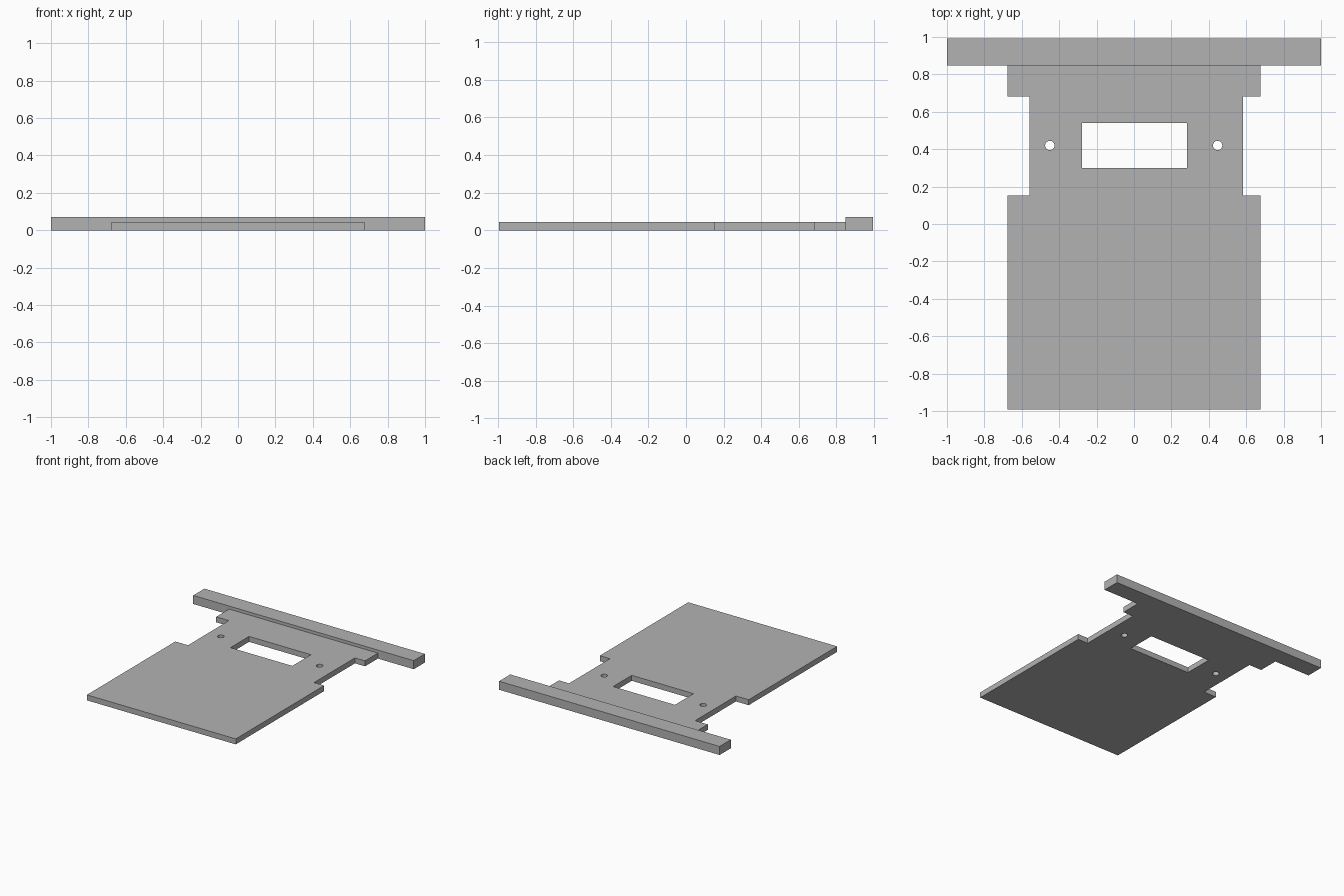
import bpy
import bmesh
from mathutils import Matrix, Vector

if "Cube" in bpy.data.objects:
    bpy.data.objects.remove(bpy.data.objects["Cube"], do_unlink=True)

PLATE_TOP = 0.045
BAR_TOP = 0.07
FRONT, BACK, BAR_FRONT = -0.993, 0.993, 0.848

grey = bpy.data.materials.new("plain grey")
grey.use_nodes = True
grey.diffuse_color = (0.45, 0.45, 0.45, 1)
grey.node_tree.nodes["Principled BSDF"].inputs["Base Color"].default_value = grey.diffuse_color


def add_object(name, bm):
    bmesh.ops.recalc_face_normals(bm, faces=bm.faces)
    mesh = bpy.data.meshes.new(name)
    bm.to_mesh(mesh)
    bm.free()
    mesh.materials.append(grey)
    obj = bpy.data.objects.new(name, mesh)
    bpy.context.collection.objects.link(obj)
    return obj


def slab(name, outline, bottom, top):
    """Extrude a flat outline from bottom to top."""
    bm = bmesh.new()
    face = bm.faces.new([bm.verts.new((x, y, bottom)) for x, y in outline])
    grown = bmesh.ops.extrude_face_region(bm, geom=[face], use_keep_orig=True)["geom"]
    verts = [g for g in grown if isinstance(g, bmesh.types.BMVert)]
    bmesh.ops.translate(bm, verts=verts, vec=Vector((0, 0, top - bottom)))
    return add_object(name, bm)


def rectangle(x0, x1, y0, y1):
    return [(x0, y0), (x1, y0), (x1, y1), (x0, y1)]


def cut(target, cutter):
    cutter.hide_render = True
    mod = target.modifiers.new(cutter.name, "BOOLEAN")
    mod.object = cutter
    mod.solver = "EXACT"
    bpy.context.view_layer.objects.active = target
    bpy.ops.object.modifier_apply(modifier=mod.name)
    bpy.data.objects.remove(cutter, do_unlink=True)


# Thin plate with a shallow notch on each side
half, notch_front, notch_back = 0.675, 0.152, 0.682
right_edge = [(-half, BAR_FRONT), (-half, notch_back), (-0.56, notch_back),
              (-0.56, notch_front), (-half, notch_front), (-half, FRONT)]
left_edge = [(half, FRONT), (half, notch_front), (0.583, notch_front),
             (0.583, notch_back), (half, notch_back), (half, BAR_FRONT)]
plate = slab("base_plate", right_edge + left_edge, 0, PLATE_TOP)

# Rectangular window
cut(plate, slab("window_cutter", rectangle(-0.278, 0.283, 0.299, 0.54), -0.1, 0.2))

# Round screw holes
for x in (-0.45, 0.447):
    bm = bmesh.new()
    bmesh.ops.create_cone(bm, cap_ends=True, segments=32, radius1=0.025, radius2=0.025,
                          depth=0.4, matrix=Matrix.Translation((x, 0.42, 0)))
    cut(plate, add_object("hole_cutter", bm))

# Thicker bar across the back
slab("back_bar", rectangle(-1, 1, BAR_FRONT, BACK), 0, BAR_TOP)
